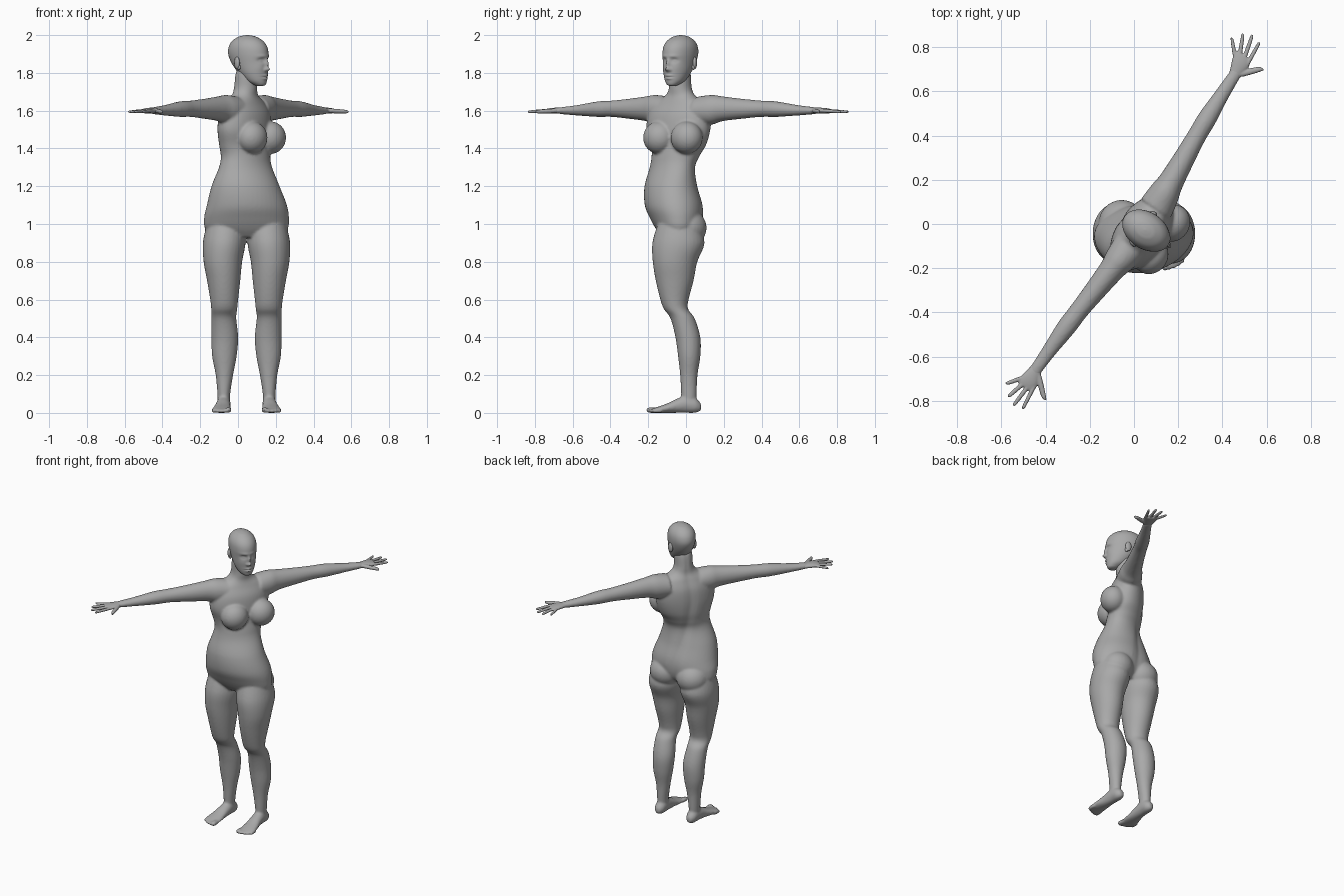
import bpy, bmesh, math
from mathutils import Matrix, Vector

cube = bpy.data.objects.get("Cube")
if cube:
    bpy.data.objects.remove(cube)

skin = bpy.data.materials.new("grey_skin")
skin.use_nodes = True
GREY = (0.4, 0.4, 0.4, 1)
skin.diffuse_color = GREY
skin.node_tree.nodes["Principled BSDF"].inputs["Base Color"].default_value = GREY

MID_X = 0.045                      # middle of hips and legs
TURN = math.radians(56)            # the upper body is twisted to its left
SIDE = Vector((math.cos(TURN), math.sin(TURN), 0))
FRONT = Vector((math.sin(TURN), -math.cos(TURN), 0))
CHEST = Vector((0.05, -0.02, 0))


def upper(a, b, z, origin=CHEST):
    """Point in the twisted frame: a sideways, b forward, z up."""
    return origin + SIDE * a + FRONT * b + Vector((0, 0, z))


def spline(rows, steps):
    """Smoothly interpolate rows of numbers."""
    out = []
    for i in range(len(rows) - 1):
        p = [rows[max(i - 1, 0)], rows[i], rows[i + 1], rows[min(i + 2, len(rows) - 1)]]
        for k in range(steps):
            t = k / steps
            out.append([0.5 * (2 * q + (r - o) * t + (2 * o - 5 * q + 4 * r - s) * t * t
                               + (3 * q - o - 3 * r + s) * t ** 3)
                        for o, q, r, s in zip(*p)])
    return out + [list(rows[-1])]


def loft(bm, rows, place, steps=5, segs=32):
    """Skin a closed tube; place() maps a row and a unit circle point to space."""
    rings = []
    for row in spline(rows, steps):
        angles = [2 * math.pi * k / segs for k in range(segs)]
        rings.append([bm.verts.new(place(row, math.cos(t), math.sin(t))) for t in angles])
    for lo, hi in zip(rings, rings[1:]):
        for k in range(segs):
            n = (k + 1) % segs
            bm.faces.new((lo[k], lo[n], hi[n], hi[k]))
    bm.faces.new(rings[0][::-1])
    bm.faces.new(rings[-1])


def ellipsoid(bm, centre, radii, turn=0.0):
    m = Matrix.Translation(centre) @ Matrix.Rotation(turn, 4, "Z") @ Matrix.Diagonal((*radii, 1))
    bmesh.ops.create_uvsphere(bm, u_segments=32, v_segments=20, radius=1, matrix=m)


def finish(bm, name, voxel=0, relax=0):
    bmesh.ops.recalc_face_normals(bm, faces=bm.faces)
    mesh = bpy.data.meshes.new(name)
    bm.to_mesh(mesh)
    bm.free()
    mesh.materials.append(skin)
    for p in mesh.polygons:
        p.use_smooth = True
    ob = bpy.data.objects.new(name, mesh)
    bpy.context.collection.objects.link(ob)
    if voxel:
        fuse = ob.modifiers.new("fuse", "REMESH")
        fuse.mode = "VOXEL"
        fuse.voxel_size = voxel
        fuse.use_smooth_shade = True
        soften = ob.modifiers.new("soften", "SMOOTH")
        soften.factor = 0.5
        soften.iterations = relax
    return ob


# Torso and neck: height, centre x and y, half width, half depth, twist
def torso_point(row, c, s):
    z, cx, cy, w, d, deg = row
    t = math.radians(deg)
    if s > 0:                      # shallow groove along the spine
        s *= 1 - 0.07 * math.exp(-(c / 0.15) ** 2)
    return (cx + w * c * math.cos(t) - d * s * math.sin(t),
            cy + w * c * math.sin(t) + d * s * math.cos(t), z)


body = bmesh.new()
loft(body, [
    (0.93, MID_X, -.045, .14, .08, 0), (0.97, MID_X, -.042, .215, .115, 2),
    (1.03, MID_X, -.05, .225, .14, 4), (1.1, .047, -.065, .213, .152, 8),
    (1.2, .04, -.08, .183, .136, 15), (1.3, .04, -.072, .15, .108, 30),
    (1.36, .04, -.055, .147, .108, 42), (1.42, .037, -.04, .168, .11, 50),
    (1.5, .035, -.04, .19, .114, 55), (1.58, .035, -.035, .185, .105, 56),
    (1.64, .035, -.03, .15, .08, 56), (1.68, .037, -.03, .085, .064, 56),
    (1.72, .04, -.03, .06, .062, 56), (1.8, .045, -.032, .056, .057, 56),
    (1.84, .05, -.032, .04, .04, 56)], torso_point, 6, 48)


# Limb profiles
LEG = [(1.0, .11, -.04, .1, .11), (.9, .118, -.04, .113, .138), (.8, .125, -.058, .102, .118),
       (.7, .121, -.06, .088, .1), (.6, .118, -.061, .074, .075), (.55, .118, -.053, .069, .064),
       (.5, .12, -.018, .066, .064), (.4, .115, .01, .071, .066), (.3, .117, .017, .065, .059),
       (.2, .117, .015, .046, .046), (.1, .12, .015, .034, .041), (.03, .12, .015, .032, .036)]
FOOT = [(.08, .12, .03, .016, .018), (.05, .12, .04, .034, .04), (0, .121, .046, .037, .046),
        (-.05, .124, .037, .04, .037), (-.1, .129, .025, .047, .025), (-.15, .133, .016, .052, .016),
        (-.178, .134, .012, .046, .01)]
ARM = [(.1, -.01, 1.6, .08, .075), (.18, -.015, 1.605, .07, .078), (.24, -.02, 1.61, .058, .066),
       (.36, -.03, 1.61, .049, .053), (.48, -.04, 1.61, .043, .043), (.57, -.045, 1.608, .043, .041),
       (.7, -.05, 1.602, .033, .028), (.8, -.052, 1.6, .028, .019), (.83, -.052, 1.6, .026, .014)]

for sign in (1, -1):
    def leg_point(row, c, s):
        z, off, cy, w, d = row
        return (MID_X + sign * (off + w * c), cy + d * s, z)

    def foot_point(row, c, s):
        y, off, cz, w, h = row
        return (MID_X + sign * (off + w * c), y, max(cz + h * s, 0))

    def arm_point(row, c, s):
        a, b, z, w, h = row
        sway = -sign * 0.105 * max(a - 0.8, 0)
        return upper(sign * a, b + sway + w * c, z + h * s)

    # Legs, feet and toes
    loft(body, LEG, leg_point, 6)
    loft(body, FOOT, foot_point)
    for i in range(5):
        off, r = 0.096 + 0.0195 * i, 0.015 if i == 0 else 0.0105
        tip = -0.21 + 0.002 * i * i
        loft(body, [(tip + .05, off, r, r, r), (tip + .01, off, r, r, r),
                    (tip, off, r, r * .4, r * .4)], foot_point, 4, 12)

    # Buttocks, breasts and arms
    ellipsoid(body, (MID_X + sign * .1, .002, .98), (.105, .107, .1))
    ellipsoid(body, upper(sign * .088, .088, 1.457), (.087, .08, .086), TURN)
    loft(body, ARM, arm_point, 6)

    # Hand: palm, four fingers and thumb
    hand = bmesh.new()
    loft(hand, [(.785, -.052, 1.6, .024, .015), (.82, -.053, 1.6, .032, .016),
                (.86, -.055, 1.6, .042, .015), (.89, -.058, 1.598, .043, .012),
                (.9, -.058, 1.598, .036, .007)], arm_point, 5, 24)
    fingers = [(.875, -.024, .987, -.022, .0095), (.875, -.047, .998, -.066, .0095),
               (.875, -.069, .978, -.106, .009), (.87, -.089, .935, -.143, .0085),
               (.815, -.036, .897, .045, .0125)]
    for a0, b0, a1, b1, r in fingers:
        wide = r * (1 + 0.6 * abs(b1 - b0) / (a1 - a0))
        rows = [(a0 + (a1 - a0) * t, b0 + (b1 - b0) * t, 1.6 - .006 * t, wide * k, r * k)
                for t, k in ((0, 1), (.35, 1), (.7, .9), (.94, .75), (1, .3))]
        loft(hand, rows, arm_point, 3, 12)
    finish(hand, "left_hand" if sign > 0 else "right_hand", 0.004, 3)

finish(body, "body", 0.0075, 5)

# Head: features are soft bumps given as side, height, spread, spread, depth
FACE = [(.032, 1.866, .017, .012, -.013), (.032, 1.864, .01, .007, .007),
        (.026, 1.888, .026, .009, .004), (0, 1.85, .01, .022, .014),
        (0, 1.82, .012, .011, .021), (.014, 1.816, .006, .007, .006),
        (0, 1.786, .02, .005, .007), (0, 1.77, .018, .006, .006),
        (0, 1.778, .024, .003, -.005), (.045, 1.825, .022, .02, .003)]
SKULL = Vector((.055, -.03, 0))


def head_point(row, c, s):
    z, b, w, d = row
    a, b = w * c, b + d * s
    if s > 0:
        for fa, fz, ra, rz, depth in FACE:
            b += depth * s * math.exp(-((abs(a) - fa) / ra) ** 2 - ((z - fz) / rz) ** 2)
    return upper(a, b, z, SKULL)


head = bmesh.new()
loft(head, [(1.731, .075, .016, .016), (1.738, .07, .03, .034), (1.76, .05, .051, .06),
            (1.8, .03, .067, .083), (1.85, .01, .077, .104), (1.9, 0, .083, .116),
            (1.94, -.003, .08, .109), (1.97, -.005, .065, .087), (1.99, -.006, .04, .053),
            (1.997, -.006, .021, .027), (2.0, -.006, .003, .004)], head_point, 10, 96)
finish(head, "head")

# Ears
for sign, label in ((1, "left_ear"), (-1, "right_ear")):
    ear = bmesh.new()
    ellipsoid(ear, upper(sign * .081, -.018, 1.853, SKULL), (.011, .02, .032), TURN + sign * .35)
    ellipsoid(ear, upper(sign * .079, -.008, 1.83, SKULL), (.008, .011, .014), TURN)
    finish(ear, label)
